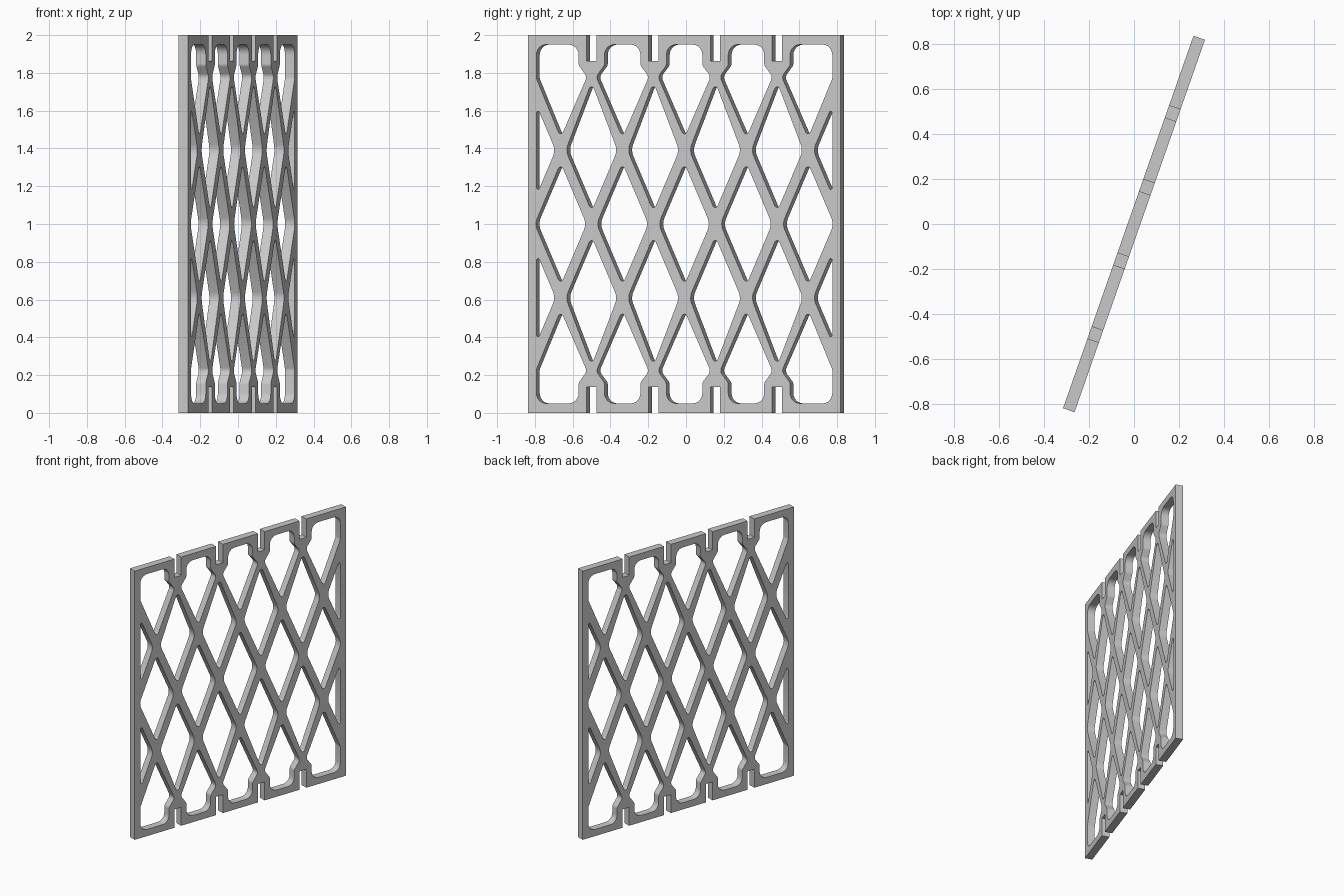
import bpy
import bmesh
import math
from mathutils import Vector

cube = bpy.data.objects.get("Cube")
if cube:
    bpy.data.objects.remove(cube, do_unlink=True)

HALF_W, HEIGHT, THICK = 0.877, 2.0, 0.054
INNER = 0.83            # inner edge of the side rails
PITCH = 0.347           # spacing of the lattice columns
CELL_W, CELL_H = 0.145, 0.323
TIP_R, SIDE_R = 0.0145, 0.08
ANGLE = math.radians(70.7)

outlines = []


def fillet(points, steps=6):
    """Round each (x, z, radius) corner of a closed polygon."""
    result = []
    count = len(points)
    for i, (x, z, r) in enumerate(points):
        p = Vector((x, z))
        a = (Vector(points[i - 1][:2]) - p).normalized()
        b = (Vector(points[(i + 1) % count][:2]) - p).normalized()
        if r == 0:
            result.append(p)
            continue
        half = a.angle(b) / 2
        centre = p + (a + b).normalized() * (r / math.sin(half))
        start = p + a * (r / math.tan(half)) - centre
        end = p + b * (r / math.tan(half)) - centre
        sweep = start.angle_signed(end)
        for k in range(steps + 1):
            t = -sweep * k / steps
            c, s = math.cos(t), math.sin(t)
            result.append(centre + Vector((start.x * c - start.y * s,
                                           start.x * s + start.y * c)))
    return result


def add_cell(points, flip=False):
    """Store an opening, upside down when flip is set."""
    if flip:
        points = [(x, HEIGHT - z, r) for x, z, r in points]
    outlines.append(fillet(points))


def diamond(x, z, up=CELL_H):
    return [(x, z + up, TIP_R), (x + CELL_W, z, SIDE_R),
            (x, z - CELL_H, TIP_R), (x - CELL_W, z, SIDE_R)]


# Outer outline with notches along the top and bottom edges
notches = [(i - 1.5) * PITCH for i in range(4)]
bottom = [(-HALF_W, 0, 0)]
for n in notches:
    bottom += [(n - 0.028, 0, 0), (n - 0.028, 0.137, 0),
               (n + 0.028, 0.137, 0), (n + 0.028, 0, 0)]
bottom.append((HALF_W, 0, 0))
top = [(x, HEIGHT - z, r) for x, z, r in reversed(bottom)]
outlines.append(fillet(bottom + top))

# Middle row of diamonds, and the rounded end openings above and below it
neck = [(0.101, 1.95, 0.055), (0.101, 1.84, 0.03), (0.148, 1.78, 0.035)]
rail = [(0.136, 1.95, 0.055), (0.136, 1.77, 0.03)]
for i in range(-2, 3):
    x = i * PITCH
    add_cell(diamond(x, 1.0))
    right = rail if i == 2 else neck
    left = rail if i == -2 else neck
    shape = [(x + u, z, r) for u, z, r in right]
    shape.append((x, 1.78 - CELL_H, TIP_R))
    shape += [(x - u, z, r) for u, z, r in reversed(left)]
    for flip in (False, True):
        add_cell(shape, flip)

# Staggered diamonds, with clipped halves against the side rails
clip = CELL_H * (1 - (2.5 * PITCH - INNER) / CELL_W)
for flip in (False, True):
    for n in notches:
        add_cell(diamond(n, 1.39, 0.36), flip)
    for side in (-1, 1):
        add_cell([(side * INNER, 1.39 + clip, 0.009),
                  (side * (2.5 * PITCH - CELL_W), 1.39, SIDE_R),
                  (side * INNER, 1.39 - clip, 0.009)], flip)

# Fill the outlines and give them thickness
curve = bpy.data.curves.new("panel_profile", "CURVE")
curve.dimensions = "2D"
curve.fill_mode = "BOTH"
curve.extrude = THICK / 2
for outline in outlines:
    spline = curve.splines.new("POLY")
    spline.points.add(len(outline) - 1)
    for point, co in zip(spline.points, outline):
        point.co = (co.x, co.y, 0, 1)
    spline.use_cyclic_u = True
source = bpy.data.objects.new("panel_profile", curve)
bpy.context.collection.objects.link(source)
bpy.context.view_layer.update()
evaluated = source.evaluated_get(bpy.context.evaluated_depsgraph_get())
mesh = bpy.data.meshes.new_from_object(evaluated)
bpy.data.objects.remove(source, do_unlink=True)

bm = bmesh.new()
bm.from_mesh(mesh)
bmesh.ops.remove_doubles(bm, verts=bm.verts, dist=0.0001)
bmesh.ops.recalc_face_normals(bm, faces=bm.faces)
bm.to_mesh(mesh)
bm.free()

# Stand the panel upright and turn it
panel = bpy.data.objects.new("lattice_panel", mesh)
bpy.context.collection.objects.link(panel)
panel.rotation_euler = (math.pi / 2, 0, ANGLE)

grey = bpy.data.materials.new("light_grey")
grey.use_nodes = True
colour = (0.58, 0.58, 0.58, 1)
grey.diffuse_color = colour
grey.node_tree.nodes["Principled BSDF"].inputs["Base Color"].default_value = colour
mesh.materials.clear()
mesh.materials.append(grey)

bpy.ops.object.select_all(action="DESELECT")
panel.select_set(True)
bpy.context.view_layer.objects.active = panel
bpy.ops.object.shade_smooth_by_angle(angle=math.radians(35))
